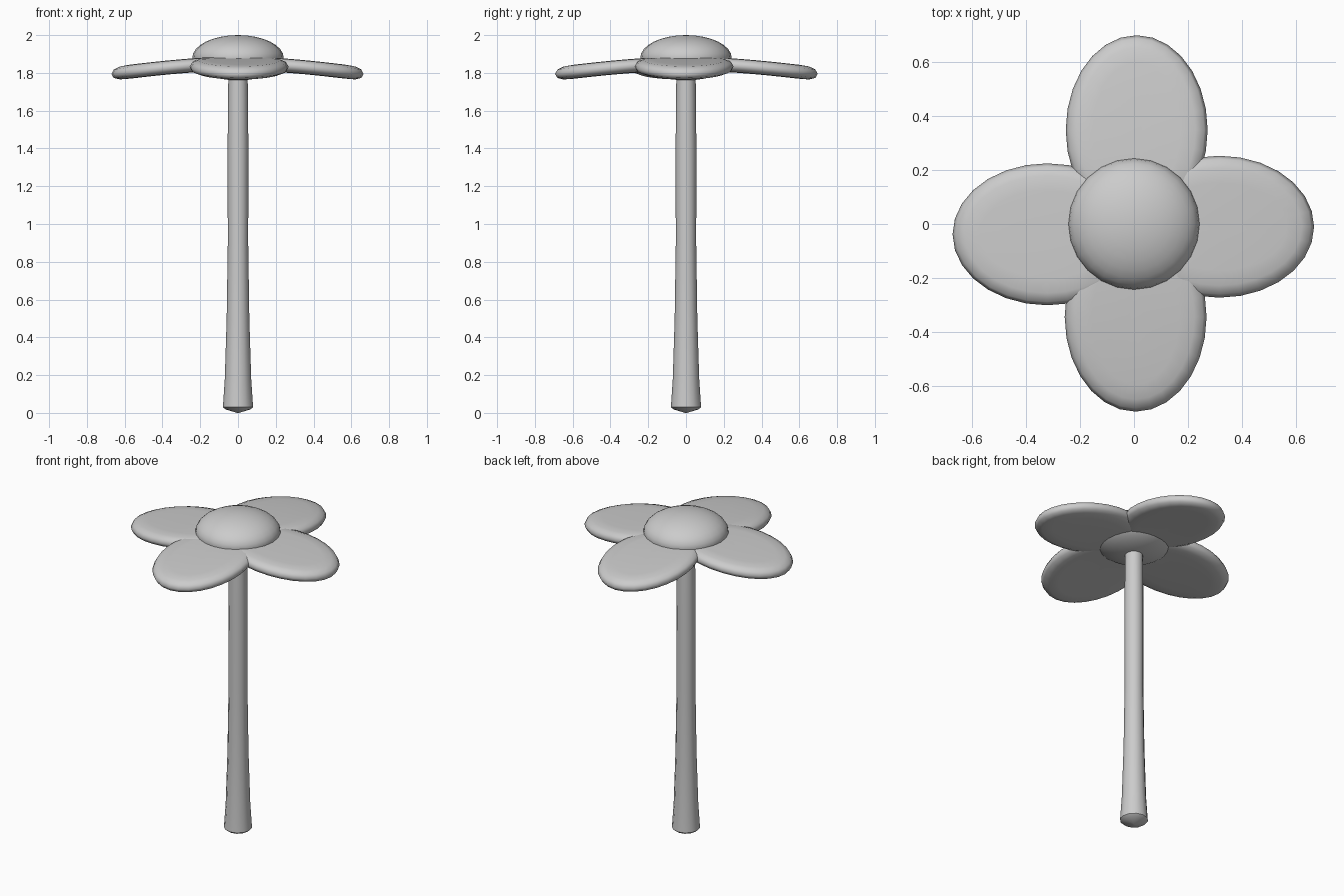
import bpy
import bmesh
from math import cos, sin, pi, sqrt, radians
from mathutils import Matrix

cube = bpy.data.objects.get("Cube")
if cube:
    bpy.data.objects.remove(cube, do_unlink=True)

grey = bpy.data.materials.new("plain_grey")
grey.use_nodes = True
COLOUR = (0.6, 0.6, 0.6, 1)
grey.diffuse_color = COLOUR
grey.node_tree.nodes["Principled BSDF"].inputs["Base Color"].default_value = COLOUR


def finish(bm, name, angle=60):
    bmesh.ops.recalc_face_normals(bm, faces=bm.faces)
    mesh = bpy.data.meshes.new(name)
    bm.to_mesh(mesh)
    bm.free()
    obj = bpy.data.objects.new(name, mesh)
    bpy.context.collection.objects.link(obj)
    mesh.materials.append(grey)
    bpy.ops.object.select_all(action="DESELECT")
    obj.select_set(True)
    bpy.context.view_layer.objects.active = obj
    bpy.ops.object.shade_smooth_by_angle(angle=radians(angle))
    return obj


def loft(bm, rings):
    """Join equal rings of points into a skin, closing both ends with fans."""
    loops = [[bm.verts.new(p) for p in ring] for ring in rings]
    n = len(loops[0])
    for a, b in zip(loops, loops[1:]):
        for i in range(n):
            j = (i + 1) % n
            bm.faces.new((a[i], a[j], b[j], b[i]))
    for loop in (loops[0], loops[-1]):
        bm.faces.new(loop)


# Stem: a slender stalk flaring at the foot, with a shallow pointed base
STEM = [(0.005, 0), (0.065, 0.018), (0.08, 0.03), (0.07, 0.18), (0.06, 0.5),
        (0.054, 0.9), (0.055, 1.4), (0.052, 1.72), (0.05, 1.84)]
bm = bmesh.new()
loft(bm, [[(r * cos(2 * pi * i / 12), r * sin(2 * pi * i / 12), z)
           for i in range(12)] for r, z in STEM])
finish(bm, "stem", 45)

# Flower centre: a flattened ball
bm = bmesh.new()
bmesh.ops.create_uvsphere(bm, u_segments=24, v_segments=16, radius=1)
bmesh.ops.transform(bm, verts=bm.verts,
                    matrix=Matrix.Translation((0, 0, 1.88)) @ Matrix.Diagonal((0.242, 0.242, 0.12, 1)))
finish(bm, "flower_centre")


def petal(name, turn, tip, side):
    """An oval pad with a rounded rim, drooping outwards along +x, then turned."""
    half_len, half_wid, thick = 0.35, 0.262, 0.037
    # inset from the outline and height across the rim
    rim = [(0.24, -1), (0.1, -1), (0.045, -0.93), (0.012, -0.6), (0, 0),
           (0.012, 0.6), (0.045, 0.93), (0.1, 1), (0.24, 1)]
    rings = []
    for inset, h in rim:
        ring = []
        for i in range(28):
            a = 2 * pi * i / 28
            x = tip - half_len + (half_len - inset) * cos(a)
            y = side + (half_wid - inset) * sin(a)
            out = max(0, x - 0.12) / (tip - 0.12)
            ring.append((x, y, 1.846 - 0.052 * out ** 1.4 + thick * h))
        rings.append(ring)
    bm = bmesh.new()
    loft(bm, rings)
    bmesh.ops.rotate(bm, verts=bm.verts, matrix=Matrix.Rotation(turn, 3, "Z"))
    finish(bm, name)


for name, turn, tip, side in (("left_petal", 0, 0.665, -0.01),
                              ("back_petal", pi / 2, 0.697, -0.01),
                              ("right_petal", pi, 0.67, 0.038),
                              ("front_petal", -pi / 2, 0.693, 0.006)):
    petal(name, turn, tip, side)
